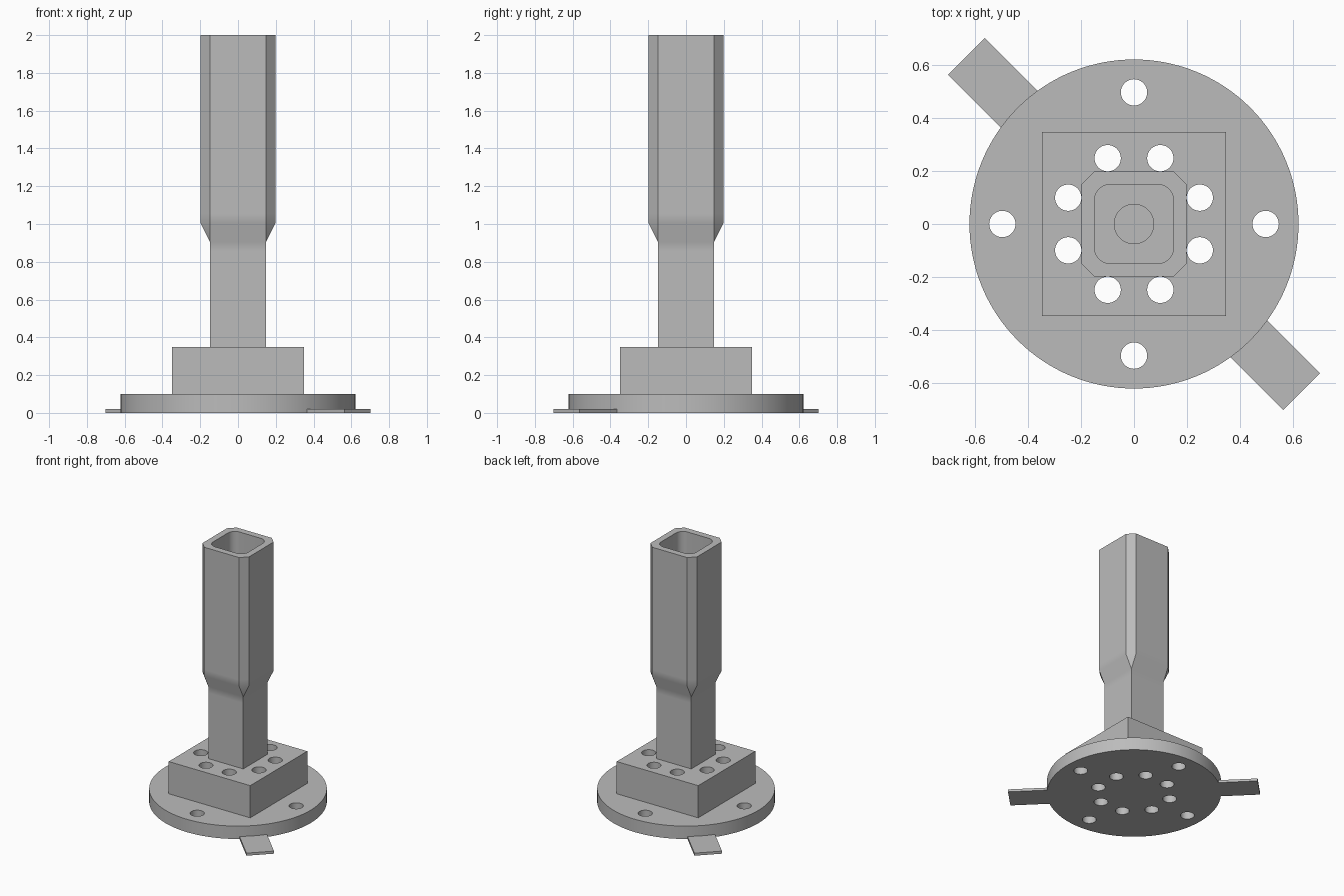
import bpy, bmesh, math

S = 0.995  # overall scale of the design dimensions

if "Cube" in bpy.data.objects:
    bpy.data.objects.remove(bpy.data.objects["Cube"], do_unlink=True)

steel = bpy.data.materials.new("plain grey")
steel.use_nodes = True
grey = (0.5, 0.5, 0.5, 1)
steel.diffuse_color = grey
steel.node_tree.nodes["Principled BSDF"].inputs["Base Color"].default_value = grey


def ring(half, radius, z, steps):
    """Square outline with chamfered (1 step) or rounded corners."""
    points = []
    for corner in range(4):
        mid = math.pi / 4 + corner * math.pi / 2
        sx, sy = math.copysign(1, math.cos(mid)), math.copysign(1, math.sin(mid))
        for i in range(steps + 1):
            a = corner * math.pi / 2 + i / steps * math.pi / 2
            points.append((S * (sx * (half - radius) + radius * math.cos(a)),
                           S * (sy * (half - radius) + radius * math.sin(a)), S * z))
    return points


def loft(name, sections, steps=1):
    """Closed solid through (half width, corner radius, height) sections."""
    bm = bmesh.new()
    rings = [[bm.verts.new(p) for p in ring(*s, steps)] for s in sections]
    n = len(rings[0])
    for low, high in zip(rings, rings[1:]):
        for i in range(n):
            j = (i + 1) % n
            bm.faces.new((low[i], low[j], high[j], high[i]))
    bm.faces.new(rings[0][::-1])
    bm.faces.new(rings[-1])
    bmesh.ops.remove_doubles(bm, verts=bm.verts, dist=1e-5)
    bmesh.ops.recalc_face_normals(bm, faces=bm.faces)
    mesh = bpy.data.meshes.new(name)
    bm.to_mesh(mesh)
    bm.free()
    mesh.materials.append(steel)
    obj = bpy.data.objects.new(name, mesh)
    bpy.context.collection.objects.link(obj)
    return obj


def cylinder(name, radius, x, y, bottom, top, sides=48):
    bpy.ops.mesh.primitive_cylinder_add(
        vertices=sides, radius=S * radius, depth=S * (top - bottom),
        location=(S * x, S * y, S * (top + bottom) / 2))
    obj = bpy.context.object
    obj.name = name
    obj.data.materials.append(steel)
    return obj


def activate(obj):
    bpy.ops.object.select_all(action="DESELECT")
    obj.select_set(True)
    bpy.context.view_layer.objects.active = obj


def cut(obj, cutters):
    activate(obj)
    for cutter in cutters:
        mod = obj.modifiers.new("cut", "BOOLEAN")
        mod.operation, mod.solver, mod.object = "DIFFERENCE", "EXACT", cutter
        bpy.ops.object.modifier_apply(modifier=mod.name)


# Main parts
flange = cylinder("flange_disc", 0.625, 0, 0, 0, 0.1, 128)
block = loft("mounting_block", [(0.35, 0, 0.1), (0.35, 0, 0.35)])
column = loft("socket_column", [(0.15, 0, 0.35), (0.15, 0, 0.86), (0.15, 0, 0.91),
                                (0.2, 0.05, 1.01), (0.2, 0.05, 1.06), (0.2, 0.05, 2.01)])
# The chamfers are straight, so one corner step is enough for the column

# Bolt holes
outer, inner = [], []
for k in range(4):
    c, s = round(math.cos(k * math.pi / 2)), round(math.sin(k * math.pi / 2))
    outer.append(cylinder("bolt_cutter", 0.05, 0.5 * c, 0.5 * s, -0.1, 0.5))
    for t in (-0.1, 0.1):
        inner.append(cylinder("bolt_cutter", 0.05, 0.25 * c - t * s,
                              0.25 * s + t * c, -0.1, 0.5))

# Square socket and the round bore below it
socket = loft("socket_cutter", [(0.15, 0.06, 1.01), (0.15, 0.06, 2.2)], 10)
bore = cylinder("bore_cutter", 0.075, 0, 0, 0.1, 1.1)

cut(flange, outer + inner)
cut(block, inner + [bore])
cut(column, [socket, bore])
for helper in outer + inner + [socket, bore]:
    bpy.data.objects.remove(helper, do_unlink=True)

# Flat tabs on one diagonal
tabs = []
for name, side in (("front_left_tab", 1), ("back_right_tab", -1)):
    d = side * S * 0.74 * math.sqrt(0.5)
    bpy.ops.mesh.primitive_cube_add(size=1, location=(d, -d, S * 0.01),
                                    rotation=(0, 0, -math.pi / 4))
    tab = bpy.context.object
    tab.name = name
    tab.scale = (S * 0.32, S * 0.197, S * 0.02)
    tab.data.materials.append(steel)
    tabs.append(tab)

# Smooth the round walls and the soft bend, keep edges crisp
for obj in (flange, block, column):
    activate(obj)
    bpy.ops.object.shade_smooth_by_angle(angle=math.radians(30))
